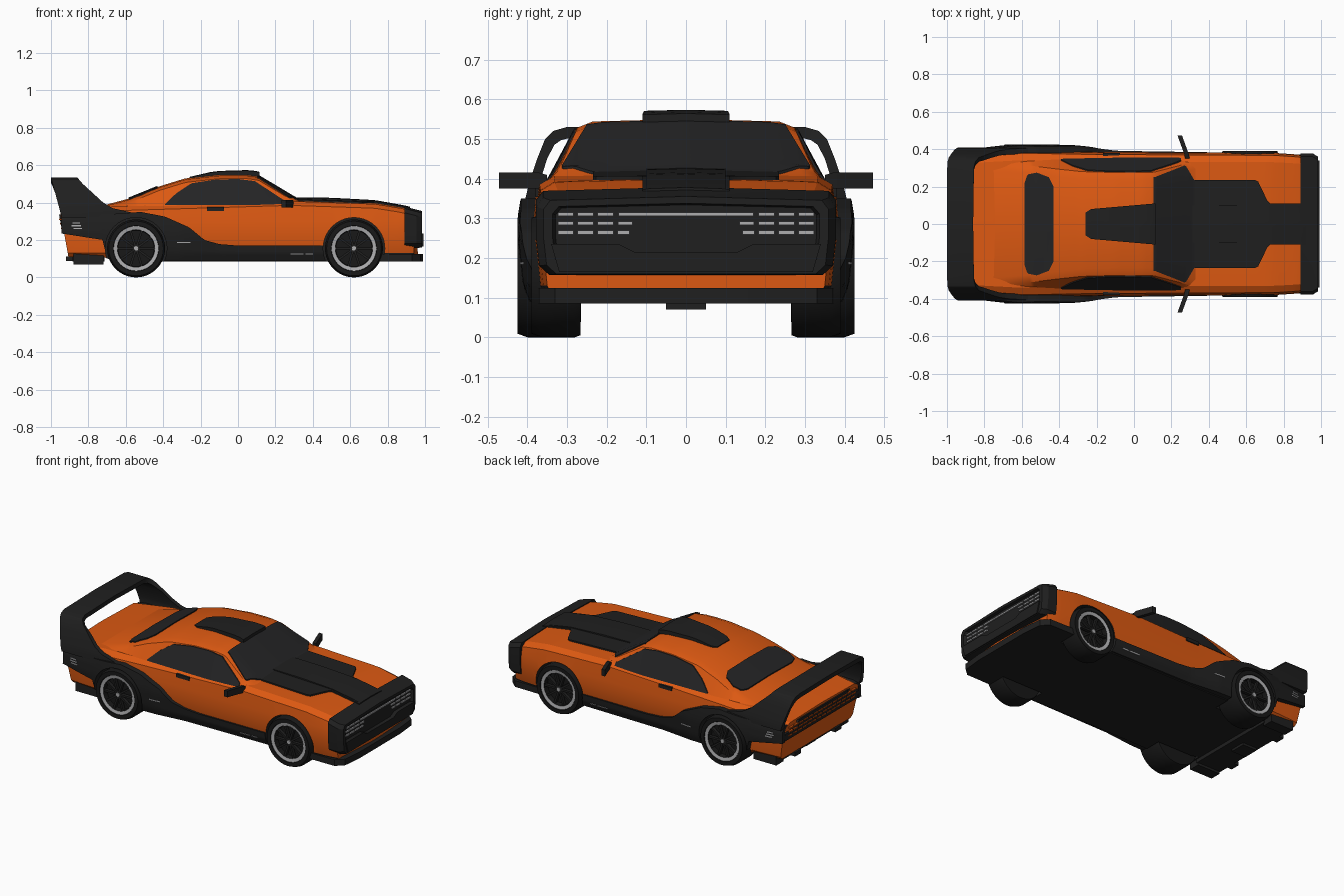
import bpy, bmesh
from math import pi, cos, sin, hypot
from mathutils import Vector, Matrix
from mathutils.bvhtree import BVHTree

cube = bpy.data.objects.get("Cube")
if cube:
    bpy.data.objects.remove(cube)


def material(name, rgb):
    m = bpy.data.materials.new(name)
    m.use_nodes = True
    m.diffuse_color = (*rgb, 1)
    m.node_tree.nodes["Principled BSDF"].inputs["Base Color"].default_value = (*rgb, 1)
    return m


ORANGE = material("orange_paint", (.72, .10, .006))
DARK = material("dark_trim", (.014, .014, .014))
GLASS = material("dark_glass", (.017, .017, .018))
TYRE = material("tyre_rubber", (.009, .009, .009))
SILVER = material("silver", (.42, .42, .43))
parts = []


def finish(name, bm, mats, rule=None):
    bmesh.ops.recalc_face_normals(bm, faces=bm.faces)
    if rule:
        for f in bm.faces:
            f.material_index = rule(f.calc_center_median(), f.normal)
    me = bpy.data.meshes.new(name)
    bm.to_mesh(me)
    bm.free()
    for m in mats:
        me.materials.append(m)
    ob = bpy.data.objects.new(name, me)
    bpy.context.collection.objects.link(ob)
    parts.append(ob)
    return ob


def loft(name, rings, mats, rule=None):
    """Skin closed rings of points and cap both ends."""
    bm = bmesh.new()
    rows = [[bm.verts.new(p) for p in r] for r in rings]
    n = len(rows[0])
    for a, b in zip(rows, rows[1:]):
        for i in range(n):
            bm.faces.new((a[i], a[(i + 1) % n], b[(i + 1) % n], b[i]))
    bm.faces.new(rows[0])
    bm.faces.new(rows[-1])
    return finish(name, bm, mats, rule)


def boxes(name, items, mat):
    """Many boxes in one object, each (centre, size, optional turn)."""
    bm = bmesh.new()
    for c, s, *turn in items:
        m = Matrix.Translation(c) @ Matrix.Diagonal((*s, 1))
        bmesh.ops.create_cube(bm, size=1, matrix=turn[0] @ m if turn else m)
    return finish(name, bm, [mat])


def curve(pts):
    """Piecewise linear function through points; a plain number is constant."""
    if not isinstance(pts, list):
        return lambda x: pts

    def at(x):
        for (x0, a), (x1, b) in zip(pts, pts[1:]):
            if x <= x1:
                return a + (b - a) * max(0, (x - x0) / (x1 - x0))
        return pts[-1][1]
    return at


def span(a, b, n):
    return [a + (b - a) * i / n for i in range(n + 1)]


def mirrored(half):
    return half + [(-y, z) for y, z in reversed(half[1:-1])]


def sheet(name, target, axis, sign, us, lo, hi, lift, mat, rows=8):
    """Panel between two curves, draped on a target along an axis."""
    lo, hi, lift = curve(lo), curve(hi), curve(lift)
    me = target.data
    tree = BVHTree.FromPolygons([v.co for v in me.vertices], [p.vertices for p in me.polygons])
    ray = Vector([-sign if i == axis else 0 for i in range(3)])
    rings = []
    for u in us:
        front, back = [], []
        for v in span(lo(u), hi(u), rows):
            p = Vector((u, v))
            p = Vector((*p[:axis], 0, *p[axis:]))
            hit = tree.ray_cast(p - 2 * ray, ray)[0]
            if hit is None:
                hit = tree.find_nearest(p - .4 * ray)[0]
            p[axis] = hit[axis]
            front.append(p - ray * lift(u))
            back.append(p + ray * .003)
        rings.append(front + back[::-1])
    return loft(name, rings, [mat])


# Main body shell
width = curve([(-.95, .37), (-.6, .392), (-.2, .385), (.4, .382), (.75, .38), (.9, .37), (.97, .36)])
deck = curve([(-.95, .352), (-.7, .385), (.28, .415), (.73, .4), (.9, .373), (.98, .352)])
floor = curve([(-.72, .11), (-.66, .085)])
rings = []
for x in span(-.95, .965, 50):
    w, d, b = width(x), deck(x), floor(x)
    half = [(0, b), (w * .92, b), (w * .97, .13), (w, .24), (w * .99, .3),
            (w * .965, d - .03), (w * .87, d - .008), (0, d)]
    tail, nose = max(0, (-.85 - x) / .1), max(0, (x - .85) / .115)
    rings.append([(x + tail * (.35 - z) * .18 - nose * .2 * y * y, y, z) for y, z in mirrored(half)])
body = loft("body", rings, [DARK, ORANGE],
            lambda c, n: 0 if n.z < -.8 or (c.z < .125 and c.x > -.7) else 1)

# Cabin
roof = curve([(-.78, .37), (-.7, .39), (-.58, .422), (-.42, .487), (-.28, .53), (-.1, .55),
              (.05, .55), (.11, .541), (.33, .41)])
roof_edge = curve([(-.78, .33), (-.58, .315), (-.42, .295), (-.28, .28), (-.1, .275),
                   (.1, .275), (.33, .335)])
rings = []
for x in span(-.78, .335, 50):
    y, z, d = roof_edge(x), roof(x), deck(x)
    half = [(0, d - .06), (.35, d - .06), (.355, d - .03), (y, z - .022), (y - .04, z - .006), (0, z)]
    rings.append([(x, *p) for p in mirrored(half)])
cabin = loft("cabin", rings, [ORANGE])


# Panels laid symmetrically over the top
def top_panel(name, target, x0, x1, half, lift, mat, n=24):
    sheet(name, target, 2, 1, span(x0, x1, n), [(x, -h) for x, h in half], half, lift, mat, 12)


top_panel("windshield", cabin, .105, .325, [(.11, .25), (.275, .315), (.29, .29), (.325, .23)], .007, GLASS)
top_panel("rear_window", cabin, -.585, -.43,
          [(-.585, .22), (-.57, .265), (-.52, .275), (-.455, .25), (-.43, .2)], .007, GLASS)
top_panel("roof_scoop", cabin, -.26, .115, [(-.26, .06), (-.23, .08), (.115, .11)],
          [(-.26, .005), (-.15, .018), (0, .022), (.1, .026)], DARK)
top_panel("hood_panel", body, .28, .92, [(.28, .235), (.66, .235), (.72, .11), (.92, .11)], .009, DARK, 40)
top_panel("hood_ridge", body, .31, .92, [(.31, .1), (.92, .1)], [(.31, .014), (.5, .018), (.92, .01)], DARK)

# Details on both flanks
trim = []
for side, s in (("front_side", -1), ("back_side", 1)):
    clad = sheet("cladding_" + side, body, 1, s, span(-.945, .47, 90),
                 [(-.945, .235), (-.72, .2), (-.70, .09)],
                 [(-.945, .335), (-.7, .337), (-.52, .35), (-.39, .325), (-.26, .267),
                  (-.18, .2), (-.1, .178), (0, .17)],
                 [(-.945, .022), (-.65, .038), (-.3, .034), (-.1, .014), (.47, .008)], DARK)
    trim.append(clad)
    sheet("side_window_" + side, cabin, 1, s, span(-.39, .25, 40), .386,
          [(-.39, .392), (-.33, .45), (-.25, .503), (-.12, .523), (0, .526), (.09, .515), (.25, .41)],
          .006, GLASS)
    for i, (x0, x1, z) in enumerate([(-.885, -.845, .29), (-.89, -.84, .276), (-.88, -.835, .262),
                                     (-.325, -.255, .187), (.28, .35, .125), (.36, .4, .125)]):
        sheet(f"flank_mark_{i}_{side}", clad, 1, s, span(x0, x1, 3), z - .003, z + .003, .003, SILVER, 1)
    boxes("door_handle_" + side, [((-.12, s * .37, .365), (.09, .02, .022))], DARK)
    loft("mirror_" + side, [[(x + i * .012, s * y, .395 + j * k) for i, j in ((-1, -1), (1, -1), (1, 1), (-1, 1))]
                            for x, y, k in ((.285, .35, .014), (.282, .37, .02), (.245, .472, .02))], [DARK])

# Wheels and arches
cutters = []
for axle, cx, outer in (("tail", -.545, .425), ("nose", .62, .39)):
    for side, s in (("front_side", -1), ("back_side", 1)):
        def circle(r, y, n=40):
            return [(cx + r * cos(2 * pi * i / n), s * y, .155 + r * sin(2 * pi * i / n)) for i in range(n)]
        tag = f"{axle}_{side}"
        cutters.append(loft("arch_cutter_" + tag, [circle(.165, .255), circle(.165, .6)], [DARK]))
        profile = [(.1, .265), (.15, .266), (.155, .28), (.155, outer - .025), (.146, outer),
                   (.122, outer), (.12, outer - .004), (.1, outer - .008), (.097, outer - .04)]

        def rim(c, n):
            r = hypot(c.x - cx, c.z - .155)
            return 1 if .104 < r < .118 and abs(c.y) > .3 else 0
        loft("wheel_" + tag, [circle(r, y) for r, y in profile], [TYRE, SILVER], rim)
        hub = Matrix.Translation((cx, s * (outer - .022), .155))
        boxes("spokes_" + tag, [((.05, 0, 0), (.1, .02, .012), hub @ Matrix.Rotation(i * pi / 5, 4, 'Y'))
                                for i in range(10)], DARK)
        loft("hub_cap_" + tag, [circle(.014, outer - .03, 12), circle(.012, outer - .008, 12)], [SILVER])

for ob in [body] + trim:
    bpy.context.view_layer.objects.active = ob
    for c in cutters:
        mod = ob.modifiers.new("arch", 'BOOLEAN')
        mod.object, mod.operation, mod.solver = c, 'DIFFERENCE', 'EXACT'
        bpy.ops.object.modifier_apply(modifier=mod.name)
for c in cutters:
    parts.remove(c)
    bpy.data.objects.remove(c)

# Nose with recessed grille
outline = mirrored([(0, .157), (.345, .157), (.37, .18), (.378, .25), (.378, .325), (.36, .348), (0, .358)])


def nose_ring(x, ky, kz, rise=0):
    return [(x, y * ky, .257 + (z - .257) * kz + (rise if z > .3 else 0)) for y, z in outline]


loft("nose_frame", [nose_ring(.89, 1, 1, .021), nose_ring(.955, 1, 1, .004), nose_ring(.985, .95, .97),
                    nose_ring(.985, .89, .8), nose_ring(.968, .87, .76)], [DARK])
loft("nose_bumper", [[(x, y, z) for y, z in ((-.34, .235), (-.17, .235), (-.13, .215), (.13, .215),
                     (.17, .235), (.34, .235), (.32, .165), (-.32, .165))] for x in (.95, .992)], [DARK])
dashes = [((.97, 0, .31), (.012, .34, .009))]
for s in (-1, 1):
    for z in (.31, .287, .264):
        dashes += [((.97, s * y, z), (.012, .04, .009)) for y in (.303, .253, .203)]
    dashes += [((.97, s * .153, .287), (.012, .036, .009)), ((.97, s * .158, .264), (.012, .03, .009))]
boxes("grille_lights", dashes, SILVER)
lip = [(.76, .372), (.93, .37), (.975, .33), (.988, .2)]
loft("nose_lip", [[(x, y, z) for x, y in lip + [(x, -y) for x, y in lip[::-1]]] for z in (.085, .124)], [DARK])

# Tail panel, lights and diffuser
sheet("tail_panel", body, 0, -1, span(-.365, .365, 6), .235, .335, .009, DARK, 4)
boxes("tail_lights", [((-.957 + (.35 - z) * .18, y, z), (.012, .036, .008))
                      for z in (.312, .287, .262) for y in span(-.31, .31, 13)], ORANGE)
boxes("diffuser", [((-.8, 0, .105), (.17, .6, .04)), ((-.82, 0, .09), (.1, .1, .04))] +
      [((-.8, s * .325, .1), (.16, .07, .06)) for s in (-1, 1)], DARK)
boxes("exhaust_tips", [((-.89, s * .2, .1), (.06, .06, .025)) for s in (-1, 1)], DARK)

# Hoop wing
back = curve([(.32, -.942), (.535, -1)])
fore = curve([(.32, -.5), (.345, -.56), (.365, -.66), (.39, -.71), (.5, -.83), (.535, -.86)])
path = [(.408, .32, .37, .32), (.406, .345, .375, .345), (.4, .37, .372, .37), (.392, .4, .366, .4),
        (.375, .45, .35, .45), (.355, .5, .332, .485), (.335, .52, .315, .497), (.3, .53, .29, .503),
        (0, .535, 0, .508)]
hoop = path + [(-y, z, -yi, zi) for y, z, yi, zi in path[-2::-1]]
loft("wing", [[(back(z), y, z), (fore(z), y, z), (fore(z), yi, zi), (back(z), yi, zi)]
              for y, z, yi, zi in hoop], [DARK])

# Smooth shading with crisp edges
bpy.ops.object.select_all(action='DESELECT')
for ob in parts:
    ob.select_set(True)
bpy.context.view_layer.objects.active = body
bpy.ops.object.shade_smooth_by_angle(angle=.5)
